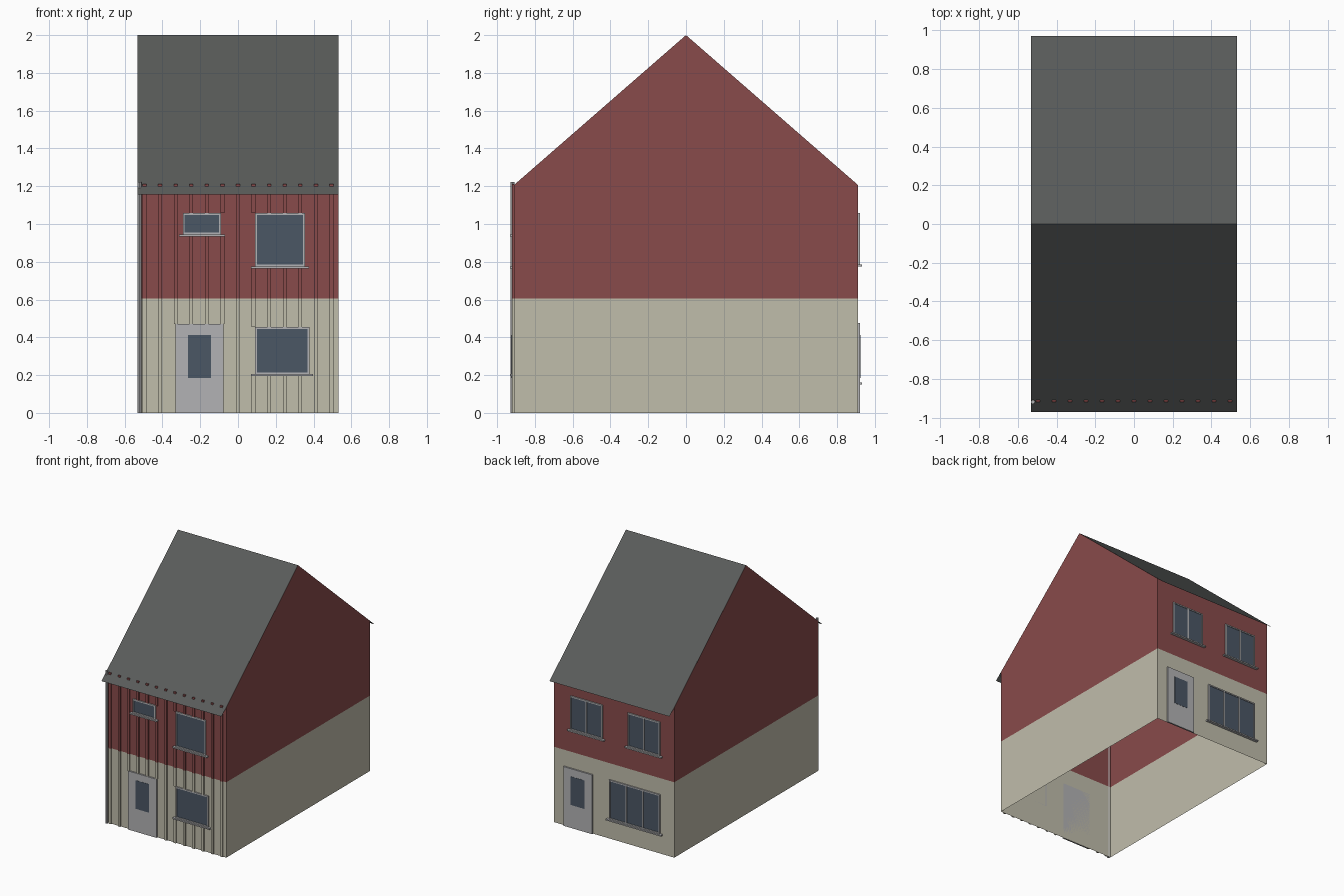
import bpy, bmesh

if "Cube" in bpy.data.objects:
    bpy.data.objects.remove(bpy.data.objects["Cube"])

W, D, EAVE, RIDGE, SPLIT = 0.533, 0.91, 1.207, 2.0, 0.605


def material(name, r, g, b):
    m = bpy.data.materials.new(name)
    m.diffuse_color = (r, g, b, 1)
    m.use_nodes = True
    m.node_tree.nodes["Principled BSDF"].inputs["Base Color"].default_value = m.diffuse_color
    return m


RED = material("red_cladding", 0.25, 0.07, 0.07)
CREAM = material("cream_render", 0.53, 0.51, 0.41)
SLATE = material("slate", 0.10, 0.105, 0.102)
TRIM = material("trim", 0.45, 0.45, 0.46)
GLASS = material("glass", 0.07, 0.095, 0.13)


def finish(bm, name, mat):
    me = bpy.data.meshes.new(name)
    bm.to_mesh(me)
    bm.free()
    ob = bpy.data.objects.new(name, me)
    me.materials.append(mat)
    bpy.context.collection.objects.link(ob)
    return ob


def sheets(name, mat, polys):
    bm = bmesh.new()
    for p in polys:
        bm.faces.new([bm.verts.new(v) for v in p])
    bmesh.ops.remove_doubles(bm, verts=bm.verts, dist=1e-5)
    return finish(bm, name, mat)


def boxes(name, mat, items):
    """Each item is (x0, x1, y0, y1, z0, z1)."""
    bm = bmesh.new()
    for x0, x1, y0, y1, z0, z1 in items:
        vs = bmesh.ops.create_cube(bm, size=1)["verts"]
        for v in vs:
            v.co = ((x0 + x1) / 2 + v.co.x * (x1 - x0),
                    (y0 + y1) / 2 + v.co.y * (y1 - y0),
                    (z0 + z1) / 2 + v.co.z * (z1 - z0))
    return finish(bm, name, mat)


def outward(side, a, b):
    """Depth range a..b measured outward from the front (-1) or back (1) wall."""
    return sorted((side * (D + a), side * (D + b)))


# Walls: thin shells, open underneath
def long_wall(s, z0, z1):
    return [(-s * -W, s * D, z0), (-s * W, s * D, z0), (-s * W, s * D, z1), (s * W, s * D, z1)]


def gable(s):
    return [(s * W, -s * D, SPLIT), (s * W, s * D, SPLIT), (s * W, s * D, EAVE),
            (s * W, 0, RIDGE), (s * W, -s * D, EAVE)]


def side_wall(s):
    return [(s * W, -s * D, 0), (s * W, s * D, 0), (s * W, s * D, SPLIT), (s * W, -s * D, SPLIT)]


sheets("lower_walls", CREAM, [f for s in (-1, 1) for f in (long_wall(s, 0, SPLIT), side_wall(s))])
sheets("upper_walls", RED, [f for s in (-1, 1) for f in (long_wall(s, SPLIT, EAVE), gable(s))])

# Roof: two thin slopes that overhang the eaves
RY, RZ = 0.97, 1.155
sheets("roof", SLATE, [[(s * W, s * RY, RZ), (-s * W, s * RY, RZ), (-s * W, 0, RIDGE), (s * W, 0, RIDGE)]
                       for s in (-1, 1)])


# Windows: frame with mullions, glass and a projecting sill
def window(name, side, x0, x1, z0, z1, panes=1):
    t = 0.01
    y = outward(side, 0, 0.01)
    bars = [(x0, x1, *y, z0, z0 + t), (x0, x1, *y, z1 - t, z1)]
    for i in range(panes + 1):
        x = x0 + (x1 - x0 - t) * i / panes
        bars.append((x, x + t, *y, z0 + t, z1 - t))
    boxes(name + "_frame", TRIM, bars)
    boxes(name + "_glass", GLASS, [(x0 + t / 2, x1 - t / 2, *outward(side, 0.001, 0.005), z0 + t / 2, z1 - t / 2)])
    boxes(name + "_sill", TRIM, [(x0 - 0.02, x1 + 0.02, *outward(side, 0, 0.023), z0 - 0.01, z0)])


# Doors: slab with a glazed panel
def door(name, side, x0, x1, h):
    boxes(name, TRIM, [(x0, x1, *outward(side, 0, 0.012), 0, h)])
    cx = (x0 + x1) / 2
    boxes(name + "_glass", GLASS, [(cx - 0.061, cx + 0.061, *outward(side, 0.011, 0.0135), 0.185, 0.413)])


front = {"small_window": (-0.292, -0.09, 0.945, 1.057),
         "front_upper_window": (0.09, 0.355, 0.775, 1.057),
         "front_lower_window": (0.09, 0.378, 0.205, 0.455)}
for n, r in front.items():
    window(n, -1, *r)
door("front_door", -1, -0.33, -0.078, 0.47)

window("back_upper_window_1", 1, 0.10, 0.385, 0.785, 1.057, 2)
window("back_upper_window_2", 1, -0.41, -0.125, 0.785, 1.057, 2)
window("back_lower_window", 1, -0.41, 0.04, 0.16, 0.475, 3)
door("back_door", 1, 0.188, 0.444, 0.475)

# Cladding ribs on the front, interrupted by the openings
blocks = [(x0 - 0.02, x1 + 0.02, z0 - 0.01, z1) for x0, x1, z0, z1 in front.values()]
blocks.append((-0.33, -0.078, 0, 0.47))
lower, upper = [], []
yr = outward(-1, 0, 0.01)
for k in range(-6, 7):
    a, b = k * 0.0825 - 0.01, k * 0.0825 + 0.01
    z = 0
    hits = sorted((q[2], q[3]) for q in blocks if q[0] < b and q[1] > a)
    for lo, hi in hits + [(1.212, 1.212)]:
        if z < min(lo, SPLIT):
            lower.append((a, b, *yr, z, min(lo, SPLIT)))
        if lo > max(z, SPLIT):
            upper.append((a, b, *yr, max(z, SPLIT), lo))
        z = hi
boxes("lower_ribs", CREAM, lower)
boxes("upper_ribs", RED, upper)

# Downpipe at the front left corner
bpy.ops.mesh.primitive_cylinder_add(vertices=8, radius=0.011, depth=1.223, location=(-0.522, -0.919, 0.6115))
pipe = bpy.context.object
pipe.name = "downpipe"
pipe.data.materials.append(TRIM)
